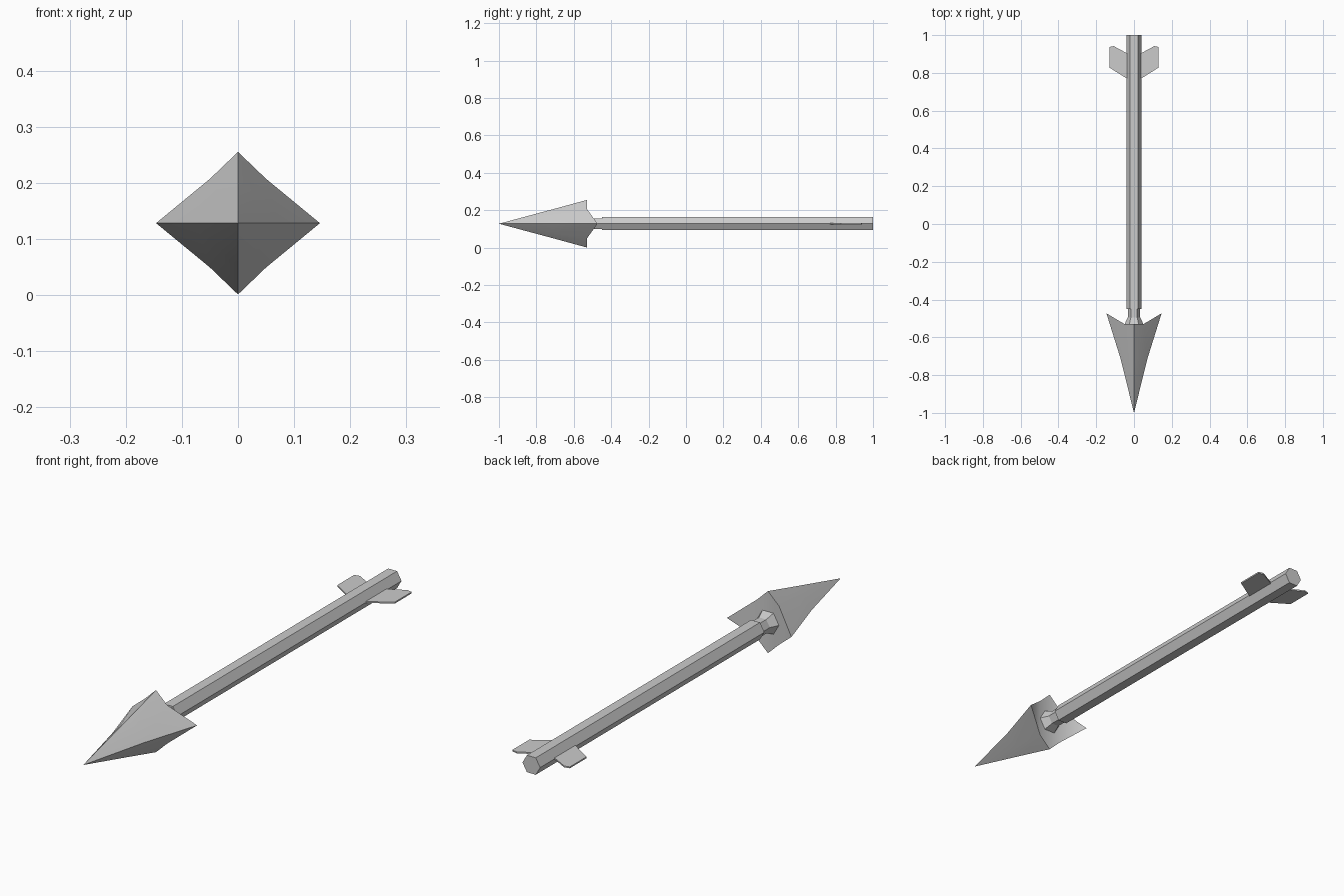
import bpy, bmesh
from math import cos, sin, pi, radians

if "Cube" in bpy.data.objects:
    bpy.data.objects.remove(bpy.data.objects["Cube"])

ZC = 0.128  # height of the arrow's axis


def make_object(name, bm):
    bmesh.ops.recalc_face_normals(bm, faces=bm.faces[:])
    mesh = bpy.data.meshes.new(name)
    bm.to_mesh(mesh)
    bm.free()
    obj = bpy.data.objects.new(name, mesh)
    bpy.context.collection.objects.link(obj)
    return obj


def add_ring(bm, points):
    return [bm.verts.new((x, y, ZC + z)) for x, y, z in points]


def bridge(bm, a, b):
    n = len(a)
    for i in range(n):
        j = (i + 1) % n
        bm.faces.new((a[i], a[j], b[j], b[i]))


def hex_loft(name, sections):
    """Six-sided rod through (y, radius) sections, corners pointing sideways."""
    bm = bmesh.new()
    rings = [add_ring(bm, [(r * cos(i * pi / 3), y, r * sin(i * pi / 3))
                           for i in range(6)]) for y, r in sections]
    for a, b in zip(rings, rings[1:]):
        bridge(bm, a, b)
    bm.faces.new(rings[0])
    bm.faces.new(rings[-1])
    return make_object(name, bm)


def octagon(side, side_y, diag, top, y):
    dx, dz = diag
    return [(side, side_y, 0), (dx, y, dz), (0, y, top), (-dx, y, dz),
            (-side, side_y, 0), (-dx, y, -dz), (0, y, -top), (dx, y, -dz)]


# Shaft and the narrow flared neck behind the head
hex_loft("shaft", [(-0.45, 0.04), (1.0, 0.04)])
hex_loft("neck", [(-0.535, 0.052), (-0.495, 0.033), (-0.44, 0.033)])

# Arrowhead with two swept-back side barbs
bm = bmesh.new()
tip = bm.verts.new((0, -1.0, ZC))
mid = add_ring(bm, octagon(0.072, -0.71, (0.031, 0.049), 0.078, -0.71))
base = add_ring(bm, octagon(0.146, -0.473, (0.05, 0.079), 0.127, -0.53))
for i in range(8):
    bm.faces.new((tip, mid[i], mid[(i + 1) % 8]))
bridge(bm, mid, base)
bm.faces.new([base[i] for i in (1, 2, 3, 5, 6, 7)])
bm.faces.new((base[7], base[0], base[1]))
bm.faces.new((base[3], base[4], base[5]))
head = make_object("arrowhead", bm)
bpy.context.view_layer.objects.active = head
head.select_set(True)
bpy.ops.object.shade_smooth_by_angle(angle=radians(40))
head.select_set(False)

# Thin side fletchings
outline = [(0.03, 0.765), (0.13, 0.828), (0.13, 0.937), (0.108, 0.942), (0.03, 0.9)]
for name, s in (("right_fletching", 1), ("left_fletching", -1)):
    bm = bmesh.new()
    lower = add_ring(bm, [(s * x, y, -0.003) for x, y in outline])
    upper = add_ring(bm, [(s * x, y, 0.003) for x, y in outline])
    bridge(bm, lower, upper)
    bm.faces.new(lower)
    bm.faces.new(upper)
    make_object(name, bm)
